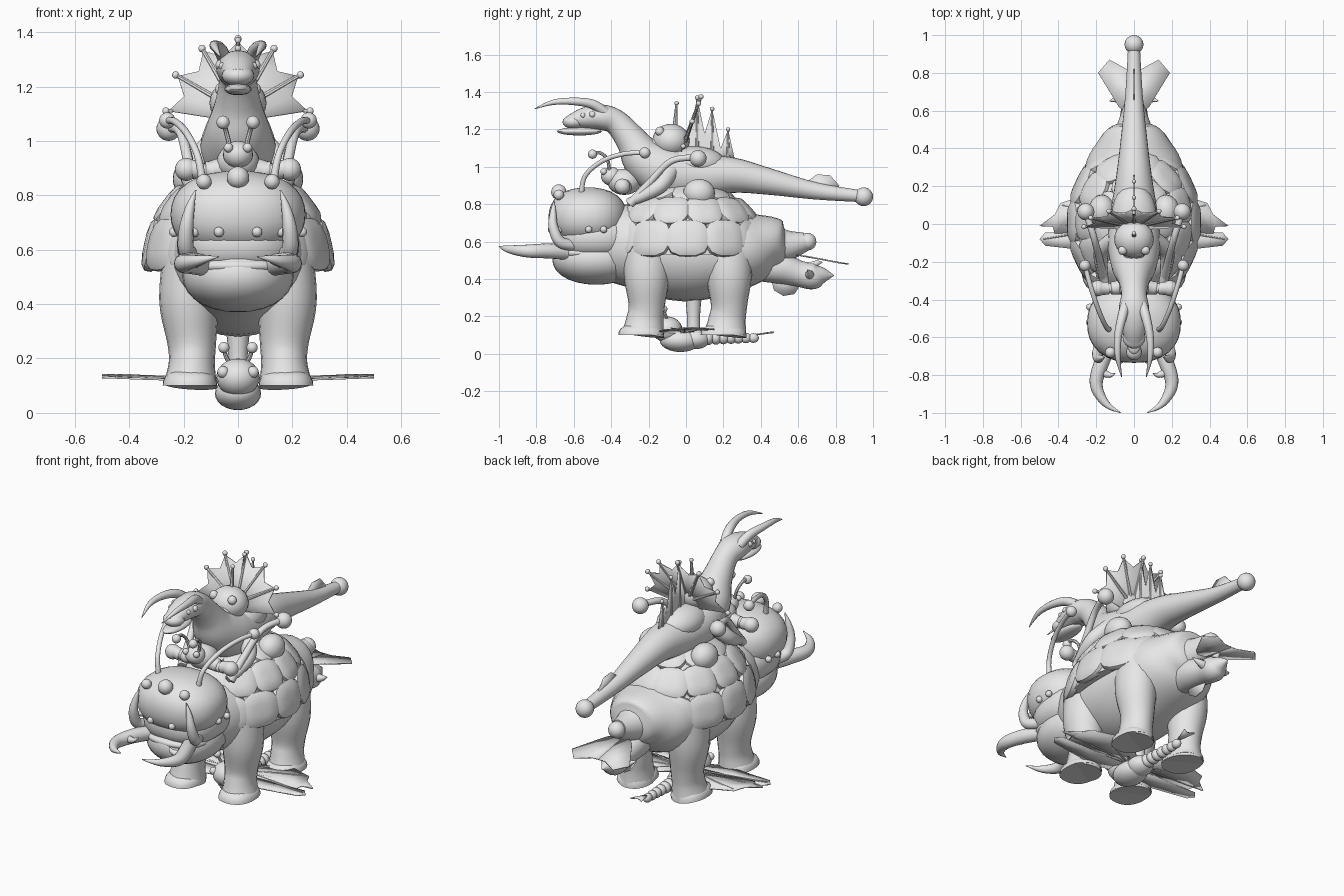
import bpy, bmesh, math
from mathutils import Vector, Matrix

if "Cube" in bpy.data.objects:
    bpy.data.objects.remove(bpy.data.objects["Cube"])

GREY = bpy.data.materials.new("clay grey")
GREY.use_nodes = True
GREY.diffuse_color = (0.8, 0.8, 0.8, 1)
GREY.node_tree.nodes["Principled BSDF"].inputs["Base Color"].default_value = (0.8, 0.8, 0.8, 1)


def finish(bm, name, pair=False, angle=40):
    bmesh.ops.recalc_face_normals(bm, faces=bm.faces)
    me = bpy.data.meshes.new(name)
    bm.to_mesh(me)
    bm.free()
    me.materials.append(GREY)
    ob = bpy.data.objects.new(name, me)
    bpy.context.collection.objects.link(ob)
    bpy.ops.object.select_all(action="DESELECT")
    ob.select_set(True)
    bpy.context.view_layer.objects.active = ob
    bpy.ops.object.shade_smooth_by_angle(angle=math.radians(angle))
    if pair:
        ob.modifiers.new("Mirror", "MIRROR").use_mirror_merge = False
    return ob


def ball(name, at, size, pair=False, power=2, rot=None, floor=None, seg=24):
    """Ellipsoid; a power above 2 makes it boxier, floor flattens its underside."""
    if not isinstance(size, tuple):
        size = (size,) * 3
    bm = bmesh.new()
    bmesh.ops.create_uvsphere(bm, u_segments=seg, v_segments=seg // 2, radius=1)
    for v in bm.verts:
        v.co /= sum(abs(c) ** power for c in v.co) ** (1 / power)
        if floor is not None:
            v.co.z = max(v.co.z, floor)
        v.co = Vector(a * b for a, b in zip(v.co, size))
        if rot:
            v.co = rot @ v.co
        v.co += Vector(at)
    return finish(bm, name, pair)


def tube(name, pts, radii, pair=False, sides=16, steps=5):
    """Smooth path with a changing radius; a radius may be (across, other)."""
    P = [Vector(p) for p in pts]
    R = [Vector(r if isinstance(r, tuple) else (r, r)) for r in radii]

    def spline(L, i, t):
        a, b, c, d = (L[min(max(i + k, 0), len(L) - 1)] for k in (-1, 0, 1, 2))
        return (b * 2 + (c - a) * t + (a * 2 - b * 5 + c * 4 - d) * t * t
                + (b * 3 - a - c * 3 + d) * t ** 3) / 2

    line = [(spline(P, i, k / steps), spline(R, i, k / steps))
            for i in range(len(P) - 1) for k in range(steps)] + [(P[-1], R[-1])]
    bm = bmesh.new()
    rings = []
    for n, (c, r) in enumerate(line):
        t = (line[min(n + 1, len(line) - 1)][0] - line[max(n - 1, 0)][0]).normalized()
        side = Vector((1, 0, 0))
        side = (side - t * side.dot(t)).normalized()
        up = t.cross(side)
        rings.append([bm.verts.new(c + side * r.x * math.cos(a) + up * r.y * math.sin(a))
                      for a in (2 * math.pi * k / sides for k in range(sides))])
    for A, B in zip(rings, rings[1:]):
        for k in range(sides):
            j = (k + 1) % sides
            bm.faces.new((A[k], A[j], B[j], B[k]))
    bm.faces.new(rings[0])
    bm.faces.new(rings[-1])
    return finish(bm, name, pair)


def plate(name, pts, pair=False):
    bm = bmesh.new()
    bm.faces.new([bm.verts.new(p) for p in pts])
    bmesh.ops.triangulate(bm, faces=bm.faces[:])
    ob = finish(bm, name, pair, 20)
    m = ob.modifiers.new("Thickness", "SOLIDIFY")
    m.thickness, m.offset = 0.007, 0
    return ob


# Large walking beast: trunk, legs and feet
tube("trunk", [(0, -.44, .6), (0, -.3, .58), (0, 0, .54), (0, .3, .56), (0, .44, .585), (0, .51, .58), (0, .54, .58)],
     [(.18, .2), (.24, .22), (.28, .26), (.26, .21), (.19, .155), (.13, .12), (.06, .05)], sides=28)
for name, y in (("front_leg", -.21), ("hind_leg", .23)):
    tube(name, [(.17, y, .62), (.18, y, .42), (.17, y, .26), (.17, y - .01, .18), (.175, y - .02, .1)],
         [(.1, .12), (.11, .122), (.09, .097), (.085, .1), (.1, .115)], True, 20)
    ball(name + "_foot", (.177, y - .03, .1), (.1, .122, .065), True, power=2.4, floor=0)
tube("beast_tail", [(0, .42, .58), (0, .54, .58), (0, .64, .6)], [.13, .085, .05])
ball("beast_tail_ball", (0, .65, .6), .047)

# Shell: dome covered in rows of swollen scutes
ball("shell_dome", (0, .01, .53), (.335, .41, .37), floor=0, seg=32)
for elev, count, size in ((14, 12, (.115, .1, .035)), (40, 11, (.1, .09, .035)), (64, 7, (.085, .08, .03))):
    e = math.radians(elev)
    for k in range(count):
        a = 2 * math.pi * (k + .5 * (elev == 40)) / count
        d = Vector((math.cos(a) * math.cos(e), math.sin(a) * math.cos(e), math.sin(e)))
        n = Vector((d.x / .33, d.y / .41, d.z / .37)).normalized()
        x = Vector((0, 0, 1)).cross(n).normalized()
        rot = Matrix((x, n.cross(x), n)).transposed()
        ball("shell_scute", (d.x * .32, .01 + d.y * .4, .53 + d.z * .36), size, power=3, rot=rot, seg=16)

# Beast head: rounded skull, cheeks, jaw, eyes and tusks
ball("beast_skull", (0, -.525, .73), (.248, .21, .16), power=2.3, seg=32)
ball("beast_cheeks", (0, -.48, .62), (.225, .225, .13), power=2.4, seg=28)
ball("beast_jaw", (0, -.48, .505), (.205, .235, .135), power=2.1, seg=28)
ball("beast_lower_lip", (0, -.54, .54), (.19, .17, .04), power=2.3, seg=28)
ball("beast_middle_eye", (0, -.68, .865), .041)
ball("beast_eye", (.125, -.68, .85), .028, True)
for x, y in ((.07, -.72), (.16, -.675), (.235, -.52), (.235, -.44)):
    ball("face_bead", (x, y, .665), .019, True, seg=12)
tube("long_tusk", [(.11, -.6, .54), (.17, -.73, .55), (.2, -.85, .55), (.15, -.95, .56), (.07, -1, .575)],
     [.04, .04, .034, .02, .002], True)
tube("long_tusk_barb", [(.18, -.78, .55), (.13, -.8, .56), (.1, -.79, .58)], [.025, .015, .002], True, 10)
tube("upright_tusk", [(.16, -.6, .58), (.19, -.675, .6), (.19, -.71, .68), (.175, -.71, .76), (.155, -.705, .82)],
     [.03, .03, .026, .016, .002], True)
tube("beast_feeler", [(.13, -.56, .85), (.15, -.54, .95), (.19, -.45, 1.03), (.23, -.33, 1.07), (.26, -.22, 1.075)],
     [.015, .013, .013, .013, .013], True, 10)
ball("beast_feeler_tip", (.26, -.22, 1.075), .03, True)
tube("shell_stalk", [(.16, -.3, .8), (.18, -.2, .91), (.21, -.08, 1.03), (.25, .05, 1.05)],
     [.025, .02, .018, .018], True, 10)
ball("shell_stalk_bulb", (.255, .065, 1.045), .045, True)

# Long-necked rider: one sweep from tail to snout, then its details
tube("rider_body", [(0, .97, .84), (0, .7, .87), (0, .45, .92), (0, .25, .955), (0, .06, .95), (0, -.1, .97),
                    (0, -.22, 1.04), (0, -.29, 1.14), (0, -.37, 1.235), (0, -.45, 1.265), (0, -.55, 1.26), (0, -.64, 1.24)],
     [.03, .045, .07, .095, .125, .14, .12, .085, .068, (.08, .068), (.065, .055), (.04, .025)], sides=24)
ball("rider_snout", (0, -.6, 1.24), (.06, .06, .038))
ball("rider_jaw", (0, -.57, 1.19), (.05, .12, .022))
ball("rider_tail_ball", (0, .95, .84), .05)
ball("rider_eye", (.065, -.5, 1.28), .018, True, seg=14)
ball("rider_side_eye", (.057, -.55, 1.275), .014, True, seg=12)
tube("rider_horn", [(.045, -.43, 1.29), (.065, -.5, 1.335), (.085, -.6, 1.35), (.085, -.71, 1.345), (.065, -.81, 1.31)],
     [.027, .025, .02, .014, .002], True, 12)
tube("rider_front_limb", [(.1, -.08, .98), (.17, -.14, .9), (.17, -.24, .84), (.15, -.31, .81)],
     [.045, .042, .03, .02], True)
ball("rider_thigh", (.17, .07, .86), (.07, .085, .075), True)
plate("rider_tail_fin", [(0, .62, .88), (0, .66, .93), (0, .7, .96), (0, .77, .955), (0, .82, .9), (0, .8, .85)])

# Frilled creature behind the neck: head, fan and spine sails
ball("frilled_body", (0, .04, 1.02), (.12, .17, .09))
ball("frilled_head", (0, -.08, 1.14), (.105, .1, .09))
ball("frilled_snout", (0, -.15, 1.12), (.06, .05, .04))
ball("frilled_eye", (.06, -.14, 1.19), .025, True, seg=14)
tube("frilled_crest", [(0, -.06, 1.2), (0, -.05, 1.34)], [.014, .006], sides=8, steps=1)
ball("frilled_crest_tip", (0, -.05, 1.34), .012, seg=10)


def fan(angle, r):
    z = 1.11 + r * math.cos(angle)
    return (r * math.sin(angle), -.015 + (z - 1.11) * .36, z)


fan_edge = []
for k in range(-6, 7):
    a = math.radians(k * 15)
    fan_edge.append(fan(a, .205 if k % 2 else .255))
    if k % 2 == 0:
        tube("frill_rib", [fan(a, .04), fan(a, .15), fan(a, .26)], [.012, .01, .008], sides=8, steps=2)
        ball("frill_rib_tip", fan(a, .265), .014, seg=10)
plate("frill_web", fan_edge + [(0, -.03, 1.07)])
plate("spine_sail", [(0, -.01, 1.04), (0, .03, 1.2), (0, .06, 1.37), (0, .1, 1.18), (0, .14, 1.31),
                     (0, .185, 1.1), (0, .225, 1.2), (0, .265, 1.02), (0, .2, 1.0)])
for y, z in ((.06, 1.37), (.14, 1.31), (.225, 1.2)):
    tube("spine_spike", [(0, y, 1.02), (0, y, z)], [.012, .005], sides=8, steps=1)
    ball("spine_spike_tip", (0, y, z), .012, seg=10)

# Small beetle perched above the beast head
ball("beetle_body", (0, -.33, .92), (.08, .09, .07))
ball("beetle_head", (0, -.4, .95), (.055, .055, .05))
ball("beetle_eye", (.035, -.44, .975), .018, True, seg=12)
tube("beetle_feeler", [(.03, -.41, .98), (.045, -.42, 1.04), (.055, -.46, 1.075), (.055, -.5, 1.07)], [.009] * 4, True, 8)
ball("beetle_feeler_tip", (.055, -.5, 1.068), .025, True, seg=14)
tube("beetle_arm", [(.04, -.33, .9), (.12, -.34, .89), (.19, -.34, .9)], [.045, .034, .036], True)
ball("beetle_claw", (.19, -.34, .895), .042, True)

# Fish creature hanging at the rear
tube("fish_body", [(0, .38, .47), (0, .5, .46), (0, .6, .43), (0, .68, .415), (0, .73, .42), (0, .79, .42)],
     [.08, .085, .07, .07, .045, .003])
tube("fish_spike", [(.04, .66, .42), (.09, .66, .43), (.13, .65, .45)], [.03, .018, .002], True, 10)
tube("fish_crest", [(0, .66, .46), (0, .7, .485), (0, .73, .49)], [.03, .016, .002], sides=10)
plate("fish_belly_fin", [(0, .45, .42), (0, .47, .34), (0, .52, .31), (0, .58, .32), (0, .62, .38), (0, .55, .44)])
plate("rear_flat_fin", [(0, .56, .535), (.08, .62, .525), (.11, .67, .517), (.19, .8, .49), (.13, .87, .48),
                        (.04, .82, .488), (0, .82, .488)], True)

# Winged insect under the belly
ball("insect_head", (0, -.1, .13), (.08, .08, .07))
ball("insect_chin", (0, -.03, .072), (.085, .11, .062))
ball("insect_chest", (0, .05, .08), (.07, .08, .055))
for k in range(8):
    ball("insect_tail_ring", (0, .08 + k * .04, .085), (.045 - k * .003, .03, .04 - k * .002), seg=16)
plate("insect_tail_fan", [(0, .35, .1), (.035, .47, .115), (0, .45, .115), (-.035, .47, .115)])
ball("insect_eye", (.055, -.15, .15), .022, True, seg=14)
tube("insect_feeler", [(.03, -.1, .18), (.045, -.11, .21), (.052, -.12, .24)], [.008] * 3, True, 8)
ball("insect_feeler_tip", (.052, -.12, .24), .021, True, seg=14)
tube("insect_stem", [(0, .04, .08), (0, .04, .2), (0, .04, .36)], [.04, .035, .05])
plate("upper_wing", [(.03, .06, .12), (.12, .14, .126), (.24, .16, .13), (.39, .11, .135), (.42, .05, .14),
                     (.5, -.01, .14), (.43, -.015, .138), (.42, -.05, .135), (.03, -.04, .12)], True)
plate("lower_wing", [(.03, -.02, .115), (.3, -.04, .125), (.47, -.045, .13), (.5, -.08, .13), (.47, -.115, .13),
                     (.34, -.13, .125), (.18, -.15, .12), (.03, -.12, .115)], True)
for x, y in ((.2, .15), (.38, .1), (.49, -.01), (.48, -.08)):
    tube("wing_vein", [(.03, -.01, .118), (x * .6, y * .6, .13), (x, y, .138)], [.008, .006, .003], True, 6, 2)
